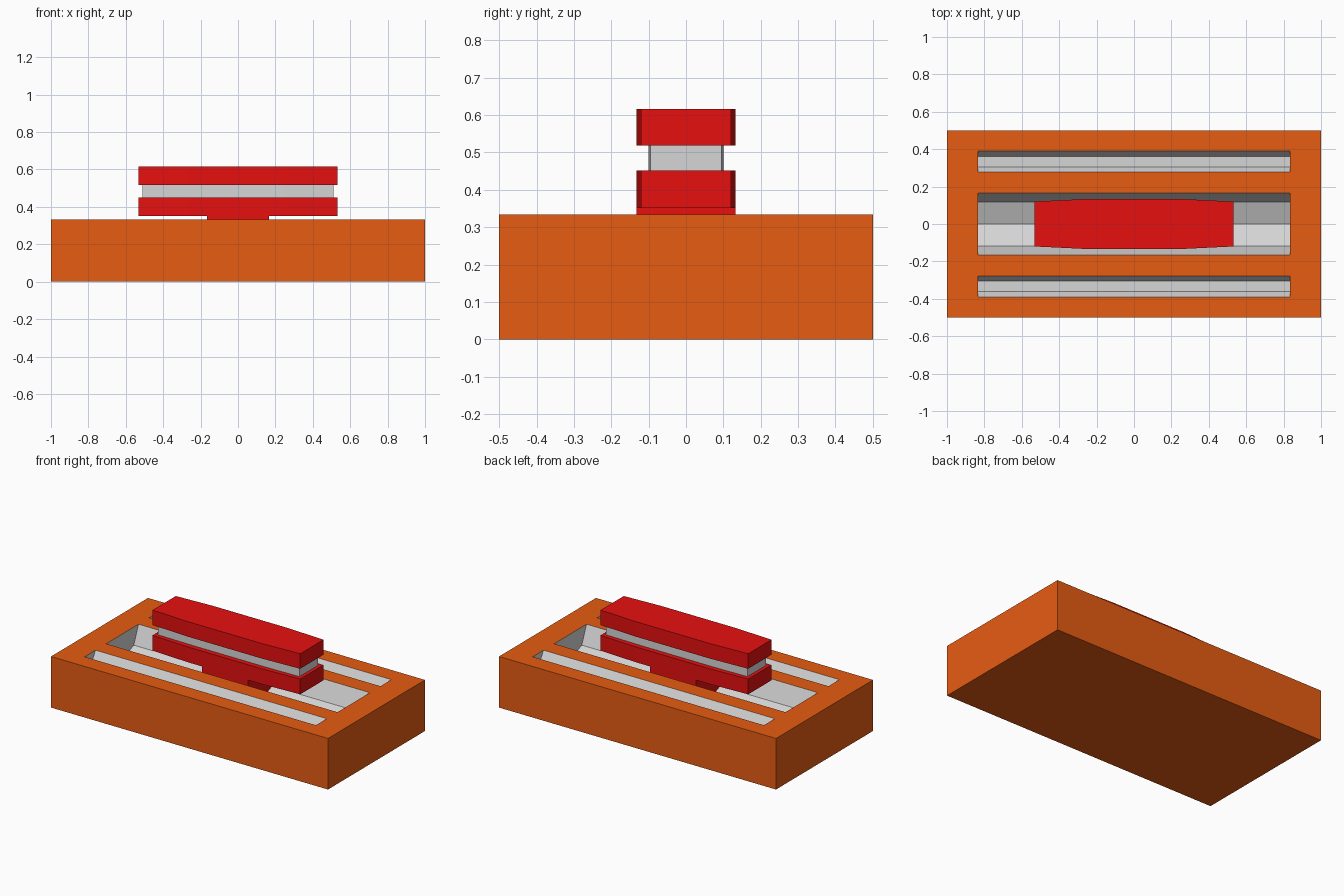
import bpy
import bmesh
from math import cos, sin, tau
from mathutils import Vector

cube = bpy.data.objects.get("Cube")
if cube:
    bpy.data.objects.remove(cube, do_unlink=True)


def material(name, rgb):
    mat = bpy.data.materials.new(name)
    mat.use_nodes = True
    mat.diffuse_color = (*rgb, 1)
    bsdf = next(n for n in mat.node_tree.nodes if n.type == 'BSDF_PRINCIPLED')
    bsdf.inputs["Base Color"].default_value = (*rgb, 1)
    return mat


orange = material("orange", (0.8, 0.107, 0.006))
red = material("red", (0.8, 0.005, 0.005))
grey = material("light grey", (0.67, 0.67, 0.67))


def extrude(name, points, depth, *mats):
    """Make a closed prism from a 3D outline swept along depth."""
    bm = bmesh.new()
    face = bm.faces.new([bm.verts.new(p) for p in points])
    swept = bmesh.ops.extrude_face_region(bm, geom=[face], use_keep_orig=True)
    moved = [g for g in swept["geom"] if isinstance(g, bmesh.types.BMVert)]
    bmesh.ops.translate(bm, vec=Vector(depth), verts=moved)
    bmesh.ops.recalc_face_normals(bm, faces=bm.faces)
    mesh = bpy.data.meshes.new(name)
    bm.to_mesh(mesh)
    bm.free()
    for mat in mats:
        mesh.materials.append(mat)
    obj = bpy.data.objects.new(name, mesh)
    bpy.context.collection.objects.link(obj)
    return obj


# Body: a plain box with three polygonal troughs cut into its top
TOP = 1 / 3
TROUGH_X = 0.835
body = extrude("body", [(-1, -0.5, 0), (1, -0.5, 0), (1, 0.5, 0), (-1, 0.5, 0)],
               (0, 0, TOP), orange, grey)
cutters = []
for y, radius, sides in ((0, 0.167, 8), (0.333, 0.056, 6), (-0.333, 0.056, 6)):
    ring = [(-TROUGH_X, y + radius * cos(tau * i / sides), TOP + radius * sin(tau * i / sides))
            for i in range(sides)]
    cutter = extrude("trough_cutter", ring, (2 * TROUGH_X, 0, 0))
    cutter.hide_render = True
    cutters.append(cutter)
    mod = body.modifiers.new("trough", 'BOOLEAN')
    mod.operation = 'DIFFERENCE'
    mod.solver = 'EXACT'
    mod.object = cutter
graph = bpy.context.evaluated_depsgraph_get()
carved = bpy.data.meshes.new_from_object(body.evaluated_get(graph))
body.modifiers.clear()
body.data = carved
for cutter in cutters:
    bpy.data.objects.remove(cutter, do_unlink=True)

# Trough walls and floors are grey, every outer face is orange
for poly in carved.polygons:
    c = poly.center
    inside = abs(c.x) < 0.9 and abs(c.y) < 0.45 and 0.05 < c.z < TOP - 0.001
    poly.material_index = 1 if inside else 0


# Slider: stacked blocks that narrow a little towards both ends
def tapered_block(name, length, middle, end, bottom, top, mat):
    half = [(-length, -end), (-length / 2, -middle), (length / 2, -middle), (length, -end)]
    outline = half + [(-x, -y) for x, y in half]
    return extrude(name, [(x, y, bottom) for x, y in outline], (0, 0, top - bottom), mat)


tapered_block("lower_slider_block", 0.533, 0.133, 0.12, 0.351, 0.451, red)
tapered_block("slider_core", 0.51, 0.1, 0.095, 0.451, 0.518, grey)
tapered_block("upper_slider_block", 0.533, 0.133, 0.12, 0.518, 0.616, red)

# Foot: joins the slider to the central trough
side = [(-0.133, 0.351), (-0.133, 0.255), (-0.115, 0.22)]
foot_profile = side + [(0, 0.171)] + [(-y, z) for y, z in reversed(side)]
extrude("slider_foot", [(-0.167, y, z) for y, z in foot_profile], (0.334, 0, 0), red)
